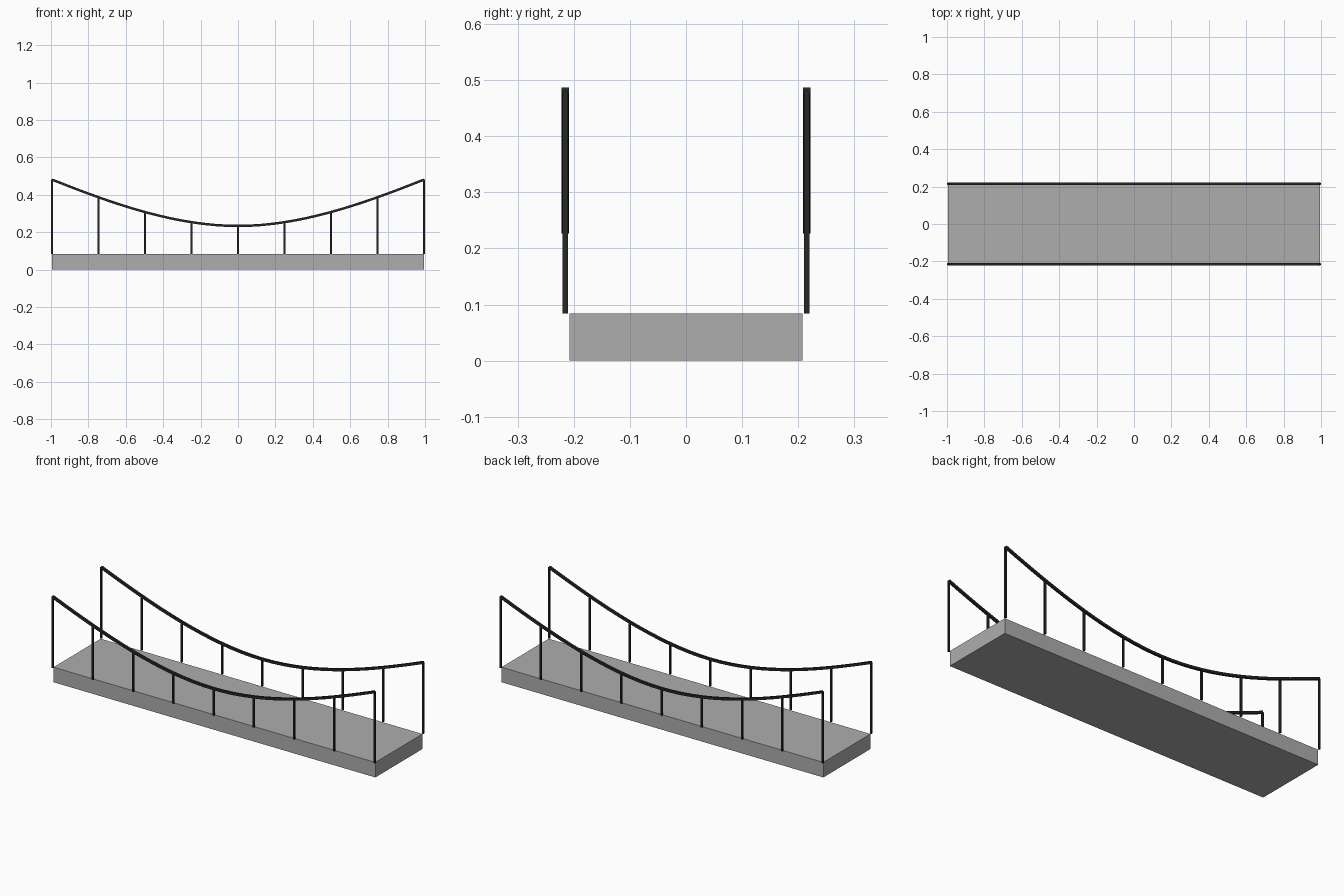
import bpy
import bmesh
from mathutils import Vector

if "Cube" in bpy.data.objects:
    bpy.data.objects.remove(bpy.data.objects["Cube"])

L = 0.9945            # half span of cables and hangers
SIDE = 0.215          # cable offset from centre line
DECK_TOP = 0.084
LOW, SAG = 0.233, 0.248
CABLE = 0.0065        # half thickness of the square cable
HANGER = 0.0049       # half thickness of the square hangers
SEGMENTS = 32


def cable_height(x):
    t = abs(x) / L
    return LOW + SAG * (1.4 * t * t - 0.4 * t ** 3)


def material(name, grey):
    m = bpy.data.materials.new(name)
    m.diffuse_color = (grey, grey, grey, 1)
    m.use_nodes = True
    m.node_tree.nodes["Principled BSDF"].inputs["Base Color"].default_value = m.diffuse_color
    return m


steel = material("dark_steel", 0.02)
slab = material("deck_grey", 0.42)


def add_box(name, centre, size, mat):
    bpy.ops.mesh.primitive_cube_add(size=1, location=centre)
    ob = bpy.context.object
    ob.name = name
    ob.scale = size
    bpy.ops.object.transform_apply(location=False, rotation=False, scale=True)
    ob.data.materials.append(mat)


# Sagging main cable: a square section swept along the curve
def add_cable(name, y):
    bm = bmesh.new()
    rings = []
    for i in range(SEGMENTS + 1):
        x = L * (2 * i / SEGMENTS - 1)
        slope = (cable_height(x + 1e-3) - cable_height(x - 1e-3)) / 2e-3
        up = Vector((-slope, 0, 1)).normalized() * CABLE
        out = Vector((0, CABLE, 0))
        c = Vector((x, y, cable_height(x)))
        rings.append([bm.verts.new(c + a * up + b * out)
                      for a, b in ((-1, -1), (-1, 1), (1, 1), (1, -1))])
    for r, s in zip(rings, rings[1:]):
        for k in range(4):
            n = (k + 1) % 4
            bm.faces.new((r[k], r[n], s[n], s[k]))
    bm.faces.new(rings[0])
    bm.faces.new(rings[-1])
    bmesh.ops.recalc_face_normals(bm, faces=bm.faces)
    me = bpy.data.meshes.new(name)
    bm.to_mesh(me)
    bm.free()
    me.materials.append(steel)
    ob = bpy.data.objects.new(name, me)
    bpy.context.collection.objects.link(ob)


# Deck slab
add_box("deck", (0, 0, DECK_TOP / 2), (2 * 0.994, 2 * 0.208, DECK_TOP), slab)

# Cables with vertical hangers from deck level on both sides
for side, y in (("front", -SIDE), ("back", SIDE)):
    add_cable(side + "_cable", y)
    for i in range(9):
        x = L * (i - 4) / 4
        top = cable_height(x)
        add_box(f"{side}_hanger_{i + 1}", (x, y, (top + DECK_TOP) / 2),
                (2 * HANGER, 2 * HANGER, top - DECK_TOP), steel)
